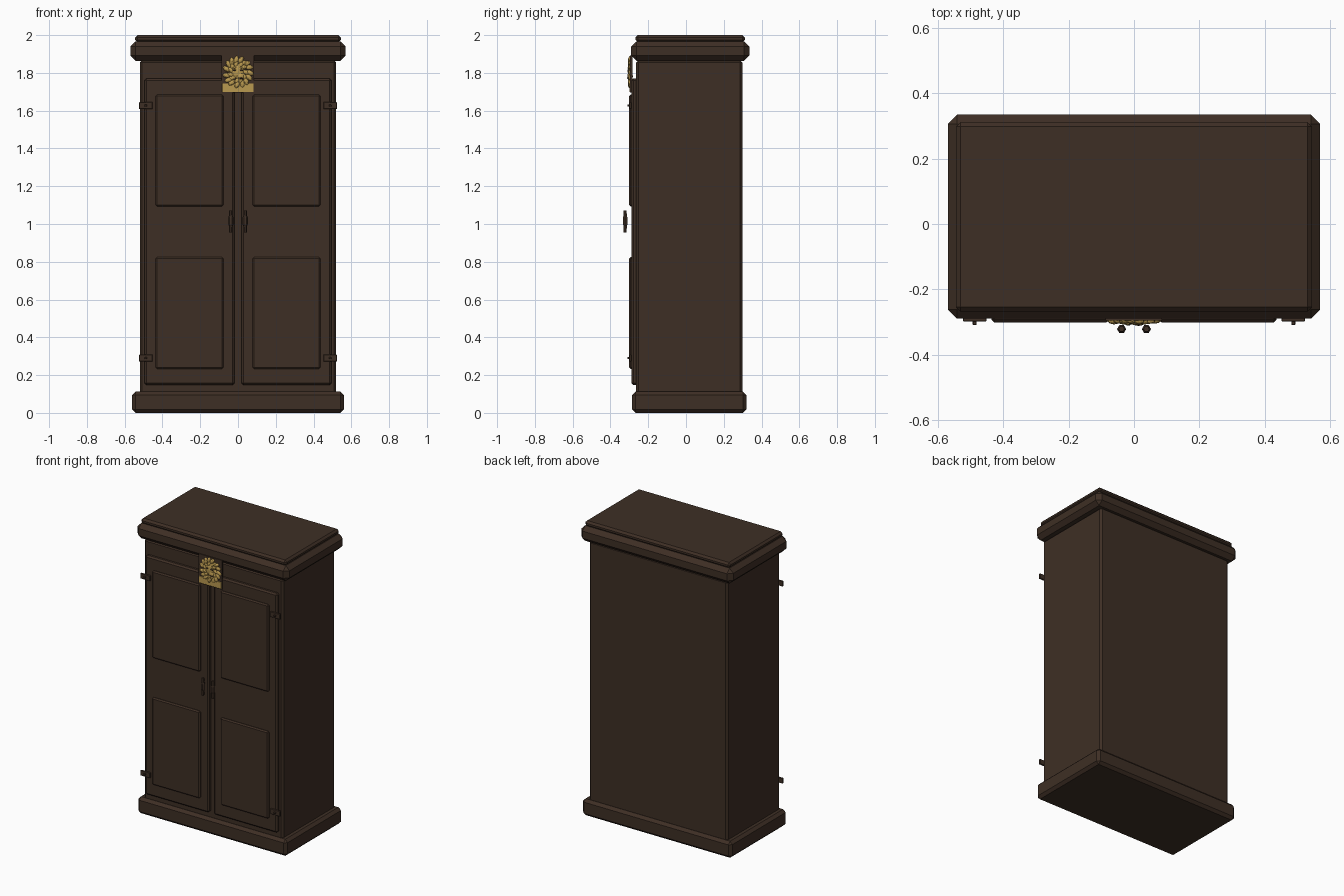
import bpy, bmesh, math, random
from mathutils import Matrix, Vector

random.seed(4)
cube = bpy.data.objects.get("Cube")
if cube:
    bpy.data.objects.remove(cube, do_unlink=True)


def material(name, r, g, b):
    m = bpy.data.materials.new(name)
    m.use_nodes = True
    m.diffuse_color = (r, g, b, 1)
    m.node_tree.nodes["Principled BSDF"].inputs["Base Color"].default_value = (r, g, b, 1)
    return m


WOOD = material("dark wood", 0.048, 0.028, 0.018)
GOLD = material("antique gold", 0.49, 0.32, 0.08)


def finish(name, bm, mat):
    bmesh.ops.recalc_face_normals(bm, faces=bm.faces)
    mesh = bpy.data.meshes.new(name)
    bm.to_mesh(mesh)
    bm.free()
    mesh.materials.append(mat)
    obj = bpy.data.objects.new(name, mesh)
    bpy.context.collection.objects.link(obj)
    return obj


def box(name, x, y, z, bevel=0.0, mat=WOOD):
    """Chamfered box from (min, max) ranges on each axis."""
    bm = bmesh.new()
    bmesh.ops.create_cube(bm, size=1)
    for v in bm.verts:
        v.co = Vector([(a + b) / 2 + c * (b - a) for (a, b), c in zip((x, y, z), v.co)])
    if bevel:
        bmesh.ops.bevel(bm, geom=bm.edges[:], offset=bevel, segments=1,
                        affect='EDGES', clamp_overlap=True)
    return finish(name, bm, mat)


def side_box(name, side, x, y, z, bevel):
    """Box placed on the side given by the sign."""
    return box(name, sorted((side * x[0], side * x[1])), y, z, bevel)


def lathe(name, x, y, profile, sides):
    """Upright turned part from (radius, z) pairs."""
    bm = bmesh.new()
    rings = []
    for r, z in profile:
        angles = [math.tau * i / sides for i in range(sides)]
        rings.append([bm.verts.new((x + r * math.cos(a), y + r * math.sin(a), z)) for a in angles])
    for low, high in zip(rings, rings[1:]):
        for i in range(sides):
            j = (i + 1) % sides
            bm.faces.new((low[i], low[j], high[j], high[i]))
    bm.faces.new(rings[0])
    bm.faces.new(rings[-1])
    return finish(name, bm, WOOD)


def add_blob(bm, x, z, rx, ry, rz, turn=0.0, y=-0.296):
    """Flattened faceted lump of the relief."""
    mat = (Matrix.Translation((x, y, z)) @ Matrix.Rotation(turn, 4, 'Y')
           @ Matrix.Diagonal((rx, ry, rz, 1)))
    bmesh.ops.create_icosphere(bm, subdivisions=2, radius=1, matrix=mat)


# Carcass, plinth and cornice
box("carcass", (-0.52, 0.52), (-0.265, 0.30), (0.08, 1.867), 0.013)
box("plinth", (-0.56, 0.56), (-0.285, 0.32), (0.0, 0.112), 0.018)
box("cornice", (-0.57, 0.57), (-0.29, 0.335), (1.863, 1.967), 0.028)
box("top_board", (-0.545, 0.545), (-0.268, 0.312), (1.962, 2.0), 0.013)

# Doors with raised panels, hinges and turned handles
for side, label in ((1, "left"), (-1, "right")):
    side_box(label + "_door", side, (0.018, 0.495), (-0.289, -0.25), (0.148, 1.77), 0.01)
    for level, z in (("upper", (1.093, 1.685)), ("lower", (0.233, 0.825))):
        side_box(f"{label}_{level}_panel", side, (0.077, 0.437), (-0.301, -0.27), z, 0.008)
    for level, z in (("upper", 1.627), ("lower", 0.29)):
        side_box(f"{label}_{level}_hinge", side, (0.452, 0.524), (-0.299, -0.287),
                 (z - 0.018, z + 0.018), 0.002)
        side_box(f"{label}_{level}_hinge_pin", side, (0.482, 0.494), (-0.31, -0.295),
                 (z - 0.006, z + 0.006), 0.002)
    lathe(label + "_handle", side * 0.038, -0.322,
          [(0.009, 0.955), (0.010, 0.99), (0.014, 0.998),
           (0.014, 1.035), (0.010, 1.043), (0.009, 1.072)], 6)

# Crest backing plate, gold along its lower part
plate = box("crest_plate", (-0.088, 0.086), (-0.296, -0.284), (1.695, 1.893))
box("crest_lower_plate", (-0.085, 0.083), (-0.299, -0.29), (1.698, 1.745), 0.002, GOLD)

# Mane: two rings of tufts around the head
bm = bmesh.new()
for count, ring, size in ((15, 0.063, 0.017), (11, 0.041, 0.016)):
    for i in range(count):
        a = math.tau * (i + random.uniform(-0.2, 0.2)) / count
        add_blob(bm, ring * math.cos(a), 1.804 + ring * 1.05 * math.sin(a),
                 size * 1.25, random.uniform(0.009, 0.012), size * 0.75, -a + 0.4)
finish("crest_mane", bm, GOLD)

# Head: skull, muzzle, brow and ears
bm = bmesh.new()
add_blob(bm, 0.0, 1.808, 0.036, 0.013, 0.042)
add_blob(bm, 0.012, 1.782, 0.024, 0.015, 0.022)
for s in (-1, 1):
    add_blob(bm, s * 0.02, 1.826, 0.016, 0.014, 0.008, s * 0.3)
    add_blob(bm, s * 0.034, 1.852, 0.012, 0.012, 0.014)
finish("crest_head", bm, GOLD)

# Dark eyes and mouth
bm = bmesh.new()
for s in (-1, 1):
    add_blob(bm, s * 0.018, 1.814, 0.009, 0.004, 0.004, s * 0.3, -0.307)
add_blob(bm, 0.014, 1.772, 0.014, 0.004, 0.004, 0.2, -0.308)
finish("crest_eyes_and_mouth", bm, WOOD)
